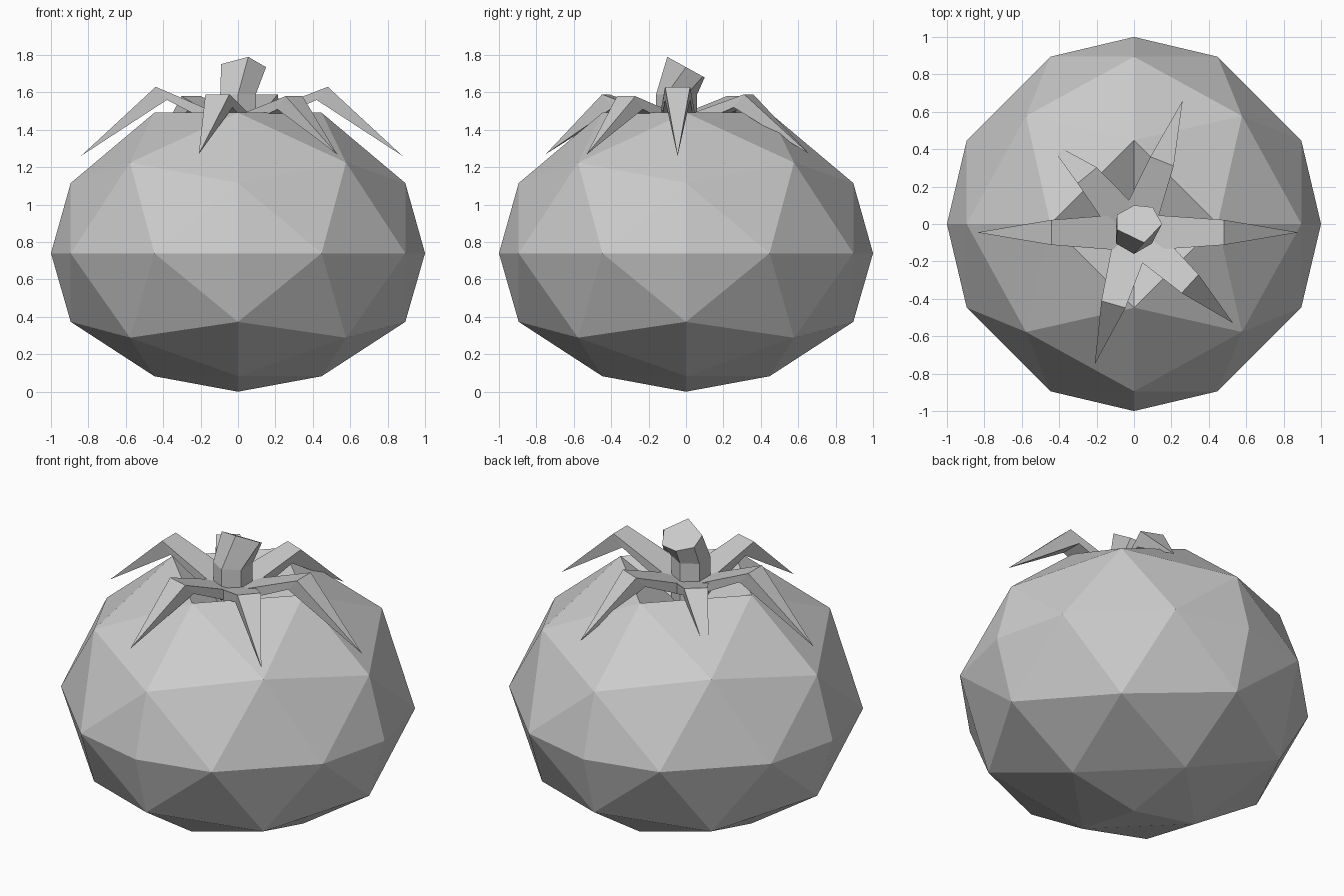
import bpy, bmesh, math
from mathutils import Vector

cube = bpy.data.objects.get("Cube")
if cube:
    bpy.data.objects.remove(cube, do_unlink=True)

grey = bpy.data.materials.new("light_grey")
grey.use_nodes = True
colour = (0.6, 0.6, 0.6, 1)
grey.diffuse_color = colour
grey.node_tree.nodes["Principled BSDF"].inputs["Base Color"].default_value = colour


def finish(name, bm):
    """Turn a bmesh into a flat shaded object."""
    bmesh.ops.recalc_face_normals(bm, faces=bm.faces[:])
    mesh = bpy.data.meshes.new(name)
    bm.to_mesh(mesh)
    bm.free()
    mesh.materials.append(grey)
    obj = bpy.data.objects.new(name, mesh)
    bpy.context.collection.objects.link(obj)
    return obj


def loft(name, rings):
    """Skin rings of equal size and cap both ends."""
    bm = bmesh.new()
    loops = [[bm.verts.new(p) for p in ring] for ring in rings]
    for low, high in zip(loops, loops[1:]):
        n = len(low)
        for i in range(n):
            j = (i + 1) % n
            bm.faces.new((low[i], low[j], high[j], high[i]))
    bm.faces.new(loops[0])
    bm.faces.new(loops[-1])
    bmesh.ops.remove_doubles(bm, verts=bm.verts[:], dist=0.0005)
    return finish(name, bm)


# Fruit: an octahedron split in three along each edge and rounded
bm = bmesh.new()
for i in range(-3, 4):
    for j in range(-3, 4):
        k = 3 - abs(i) - abs(j)
        for s in {k, -k}:
            if k >= 0:
                bm.verts.new(Vector((i, j, s)).normalized())
bmesh.ops.convex_hull(bm, input=bm.verts[:])
for v in bm.verts:
    z = v.co.z
    if z > 0.99:
        v.co.z = 1.29                      # dimple under the stem
    elif z < -0.99:
        v.co.z = 0.0
    else:
        flatten = 0.19 * max(0, -z - 0.4)  # flatter underside
        v.co.z = 0.74 + 0.84 * z + flatten
finish("fruit", bm)

# Stem: six sided, leaning back with a slanted cut
bottom, bend = [], []
for i in range(6):
    a = math.radians(60 * i - 90)
    x, y = 0.11 * math.cos(a), -0.05 + 0.11 * math.sin(a)
    bottom.append((x, y, 1.3))
    bend.append((x, y, 1.59))
cut = [(0.055, -0.10), (0.15, 0.0), (0.10, 0.09),
       (0.0, 0.10), (-0.09, 0.05), (-0.09, -0.03)]
loft("stem", [bottom, bend, [(x, y, 1.735 - 0.55 * y) for x, y in cut]])

# Leaves: rise from the stem, fold at the bend and taper to a point
centre = Vector((0, -0.045, 0))


def leaf(name, fold, tip):
    fold, tip = Vector(fold), Vector(tip)
    out = fold - centre
    out.z = 0
    out.normalize()
    side = Vector((-out.y, out.x, 0))
    root = centre + out * 0.08 + Vector((0, 0, 1.475))

    def ring(p, half, inset, drop):
        under = p - out * inset - Vector((0, 0, drop))
        return [p - side * half, p + side * half,
                under + side * half, under - side * half]

    loft(name, [ring(root, 0.095, 0, 0.07),
                ring(fold, 0.067, 0.06, 0.07),
                ring(tip, 0, 0, 0)])


leaf("left_leaf", (0.48, -0.045, 1.63), (0.88, -0.045, 1.26))
leaf("right_leaf", (-0.44, -0.045, 1.63), (-0.84, -0.045, 1.26))
leaf("back_leaf", (0.15, 0.335, 1.59), (0.26, 0.66, 1.27))
leaf("front_leaf", (-0.11, -0.43, 1.59), (-0.21, -0.75, 1.27))
leaf("front_left_leaf", (0.30, -0.32, 1.58), (0.53, -0.53, 1.27))
leaf("back_right_leaf", (-0.25, 0.26, 1.58), (-0.47, 0.45, 1.26))
